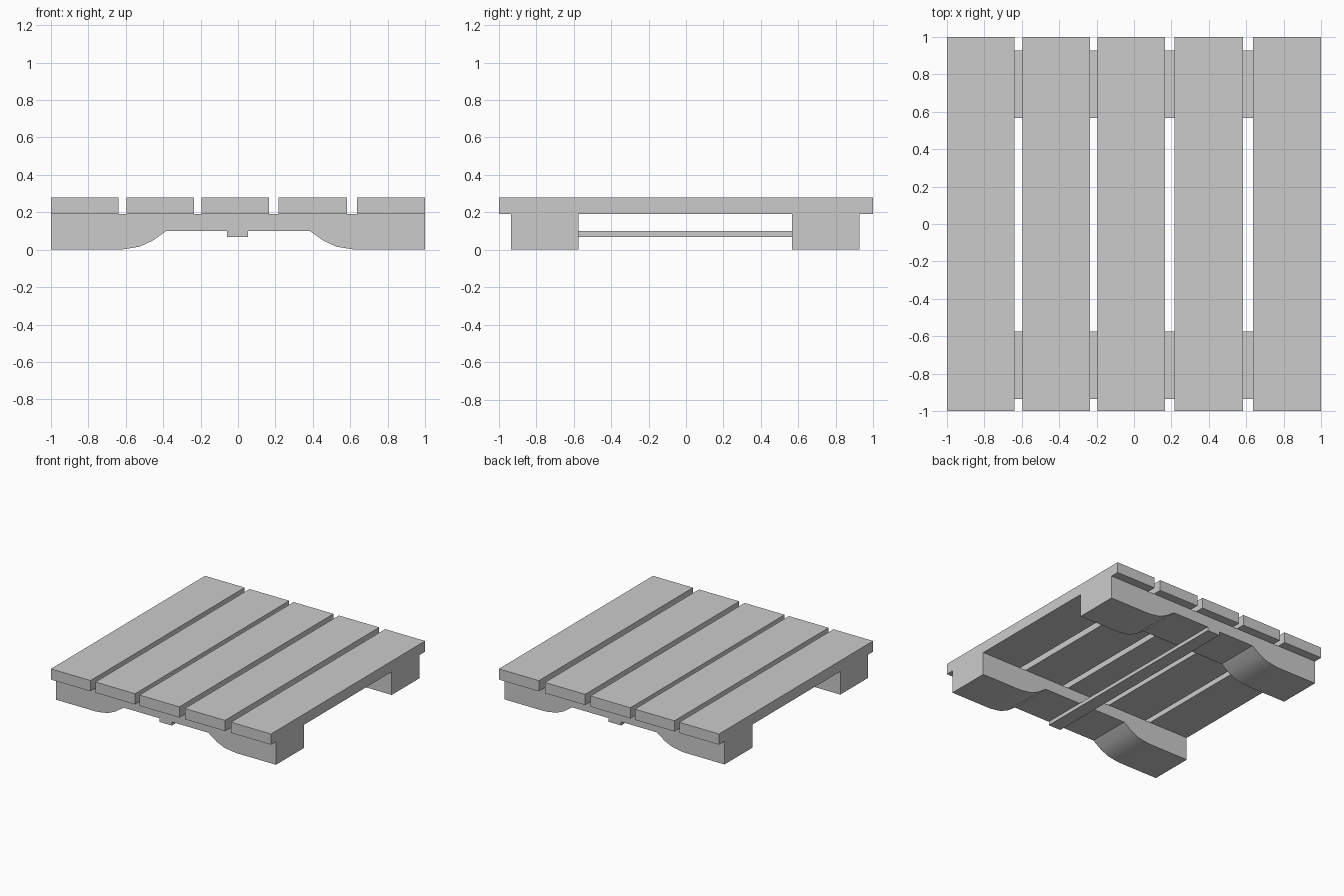
import bpy, bmesh, math

if "Cube" in bpy.data.objects:
    bpy.data.objects.remove(bpy.data.objects["Cube"])


def extrude_profile(name, points, y0, y1):
    """Extrude an (x, z) outline along y into a solid."""
    bm = bmesh.new()
    face = bm.faces.new([bm.verts.new((x, y0, z)) for x, z in points])
    result = bmesh.ops.extrude_face_region(bm, geom=[face])
    moved = [v for v in result["geom"] if isinstance(v, bmesh.types.BMVert)]
    bmesh.ops.translate(bm, verts=moved, vec=(0, y1 - y0, 0))
    bmesh.ops.recalc_face_normals(bm, faces=bm.faces)
    mesh = bpy.data.meshes.new(name)
    bm.to_mesh(mesh)
    bm.free()
    # smooth the shallow curves, keep real corners crisp
    mesh.shade_smooth()
    mesh.set_sharp_from_angle(angle=math.radians(30))
    obj = bpy.data.objects.new(name, mesh)
    bpy.context.collection.objects.link(obj)
    return obj


def box(name, x0, x1, y0, y1, z0, z1):
    return extrude_profile(name, [(x0, z0), (x1, z0), (x1, z1), (x0, z1)], y0, y1)


# deck boards, slightly uneven gaps
boards = [(-1.0, -0.64), (-0.595, -0.235), (-0.195, 0.167), (0.217, 0.582), (0.637, 1.0)]
for i, (x0, x1) in enumerate(boards, 1):
    box(f"deck_board_{i}", x0, x1, -1.0, 1.0, 0.19, 0.278)

# skids: arched underside with curved shoulders, mirrored outline
half = [(0.385, 0.099), (0.457, 0.048), (0.527, 0.016), (0.607, 0.003), (0.64, 0.0), (1.0, 0.0), (1.0, 0.19)]
outline = half + [(-x, z) for x, z in reversed(half)]
extrude_profile("front_skid", outline, -0.935, -0.574)
extrude_profile("back_skid", outline, 0.567, 0.928)

# brace running under both skids
box("centre_brace", -0.06, 0.053, -0.935, 0.928, 0.069, 0.099)
